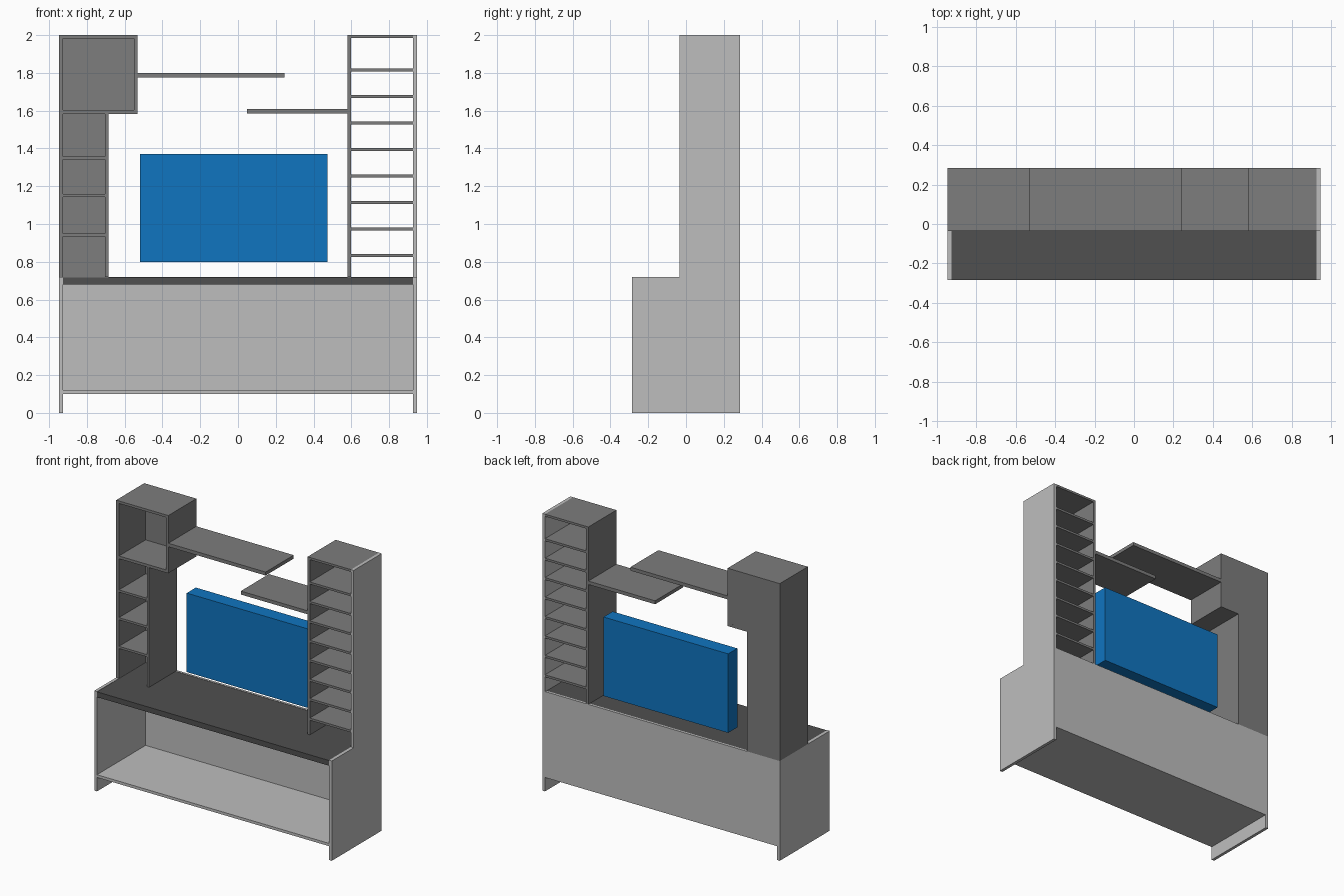
import bpy
import bmesh

cube = bpy.data.objects.get("Cube")
if cube:
    bpy.data.objects.remove(cube, do_unlink=True)


def material(name, rgb):
    m = bpy.data.materials.new(name)
    m.use_nodes = True
    m.diffuse_color = (*rgb, 1)
    bsdf = next(n for n in m.node_tree.nodes if n.type == 'BSDF_PRINCIPLED')
    bsdf.inputs["Base Color"].default_value = (*rgb, 1)
    return m


LIGHT = material("light_grey", (0.515, 0.515, 0.515))
MID = material("mid_grey", (0.205, 0.205, 0.205))
DARK = material("dark_grey", (0.08, 0.08, 0.08))
BLUE = material("screen_blue", (0.005, 0.178, 0.527))


def finish(name, bm, mat):
    bmesh.ops.recalc_face_normals(bm, faces=bm.faces[:])
    mesh = bpy.data.meshes.new(name)
    bm.to_mesh(mesh)
    bm.free()
    mesh.materials.append(mat)
    ob = bpy.data.objects.new(name, mesh)
    bpy.context.scene.collection.objects.link(ob)
    return ob


def box(name, x, y, z, mat):
    """Box given by its (low, high) range on each axis."""
    bm = bmesh.new()
    bmesh.ops.create_cube(bm, size=1)
    for v in bm.verts:
        v.co = [r[0] if c < 0 else r[1] for c, r in zip(v.co, (x, y, z))]
    return finish(name, bm, mat)


def side_panel(name, x, outline, mat):
    """Vertical panel extruded along x from a (y, z) outline."""
    bm = bmesh.new()
    face = bm.faces.new([bm.verts.new((x[0], y, z)) for y, z in outline])
    ext = bmesh.ops.extrude_face_region(bm, geom=[face])
    for v in ext["geom"]:
        if isinstance(v, bmesh.types.BMVert):
            v.co.x = x[1]
    return finish(name, bm, mat)


W = 0.948                   # half width
IN = 0.926                  # inner face of the side panels
F, M, B = -0.285, -0.035, 0.285   # desk front, tower front, back
DESK = 0.72
BACK = (B - 0.016, B)       # back panel depth

# Base cabinet
box("base_left_side", (-W, -IN), (F, B), (0, DESK), LIGHT)
side_panel("tall_right_side", (IN, W),
           [(F, 0), (B, 0), (B, 2), (M, 2), (M, DESK), (F, DESK)], LIGHT)
box("base_floor", (-IN, IN), (F, B), (0.10, 0.12), LIGHT)
box("base_back", (-IN, IN), BACK, (0.12, DESK), LIGHT)
box("desk_top", (-IN, IN), (F, BACK[0]), (0.68, DESK - 0.002), DARK)

# Left tower: narrow column carrying a wider open cabinet
COL, CAB, STEP = -0.685, -0.532, 1.583
box("column_outer_side", (-W, -IN), (M, B), (DESK, 2), MID)
box("column_inner_side", (COL - 0.018, COL), (M, B), (DESK, STEP), MID)
box("column_back", (-IN, COL - 0.018), BACK, (DESK, STEP), MID)
for i, z in enumerate((0.943, 1.15, 1.35)):
    box(f"column_shelf_{i + 1}", (-IN, COL - 0.018), (M, BACK[0]),
        (z - 0.008, z + 0.008), MID)
box("cabinet_bottom", (-IN, CAB), (M, B), (STEP, STEP + 0.02), MID)
box("cabinet_top", (-IN, CAB), (M, B), (1.982, 2), MID)
box("cabinet_inner_side", (CAB - 0.018, CAB), (M, B), (STEP + 0.02, 1.982), MID)
box("cabinet_back", (-IN, CAB - 0.018), BACK, (STEP + 0.02, 1.982), MID)

# Right tower: open shelving without a back
RX = 0.58
box("shelving_inner_side", (RX, RX + 0.018), (M, B), (DESK, 2), MID)
box("shelving_top", (RX + 0.018, IN), (M, B), (1.984, 2), MID)
for i in range(8):
    z = 0.833 + i * 0.1403
    box(f"shelving_shelf_{i + 1}", (RX + 0.018, IN), (M, B),
        (z - 0.008, z + 0.008), MID)

# Floating shelves and screen
box("upper_wall_shelf", (CAB, 0.245), (M, B), (1.775, 1.80), MID)
box("lower_wall_shelf", (0.047, RX), (M, B), (1.585, 1.61), MID)
box("screen", (-0.52, 0.475), (0.158, 0.262), (0.80, 1.37), BLUE)
